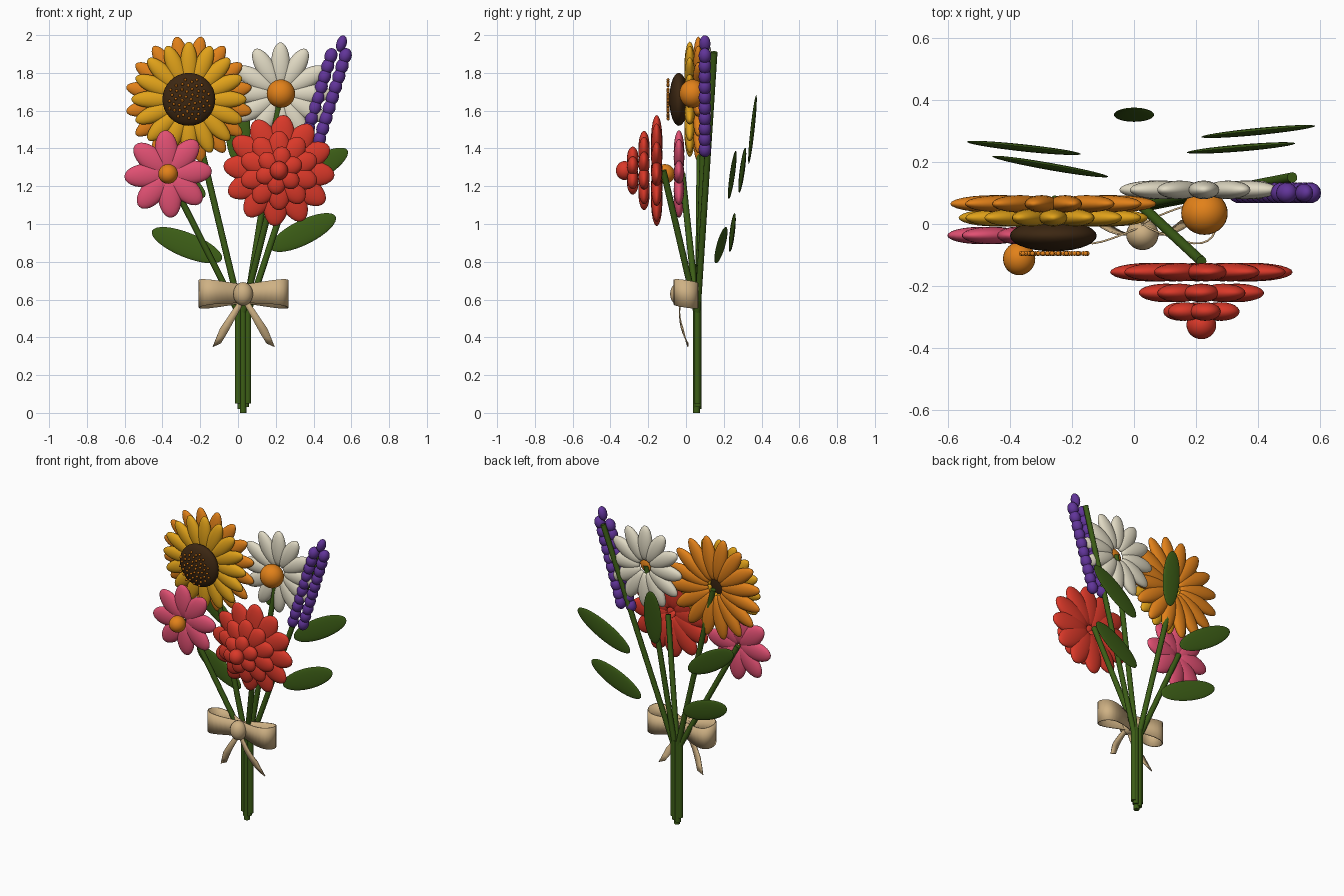
import bpy, bmesh, math
from mathutils import Vector, Matrix

cube = bpy.data.objects.get("Cube")
if cube:
    bpy.data.objects.remove(cube, do_unlink=True)


def material(name, rgb):
    m = bpy.data.materials.new(name)
    m.use_nodes = True
    m.diffuse_color = (*rgb, 1)
    bsdf = m.node_tree.nodes["Principled BSDF"]
    bsdf.inputs["Base Color"].default_value = (*rgb, 1)
    bsdf.inputs["Roughness"].default_value = 0.7
    return m


YELLOW = material("golden yellow", (0.75, 0.36, 0.01))
ORANGE = material("orange", (0.76, 0.22, 0.01))
CREAM = material("cream", (0.75, 0.70, 0.55))
PINK = material("pink", (0.75, 0.08, 0.17))
RED = material("red", (0.70, 0.04, 0.022))
PURPLE = material("purple", (0.12, 0.035, 0.32))
GREEN = material("leaf green", (0.045, 0.11, 0.008))
BROWN = material("dark brown", (0.045, 0.02, 0.006))
TAN = material("ribbon tan", (0.62, 0.44, 0.23))
Y = Vector((0, 1, 0))


def finish(name, bm, mat, angle=40):
    mesh = bpy.data.meshes.new(name)
    bmesh.ops.recalc_face_normals(bm, faces=bm.faces)
    for f in bm.faces:
        f.smooth = True
    bm.to_mesh(mesh)
    bm.free()
    mesh.set_sharp_from_angle(angle=math.radians(angle))
    mesh.materials.append(mat)
    ob = bpy.data.objects.new(name, mesh)
    bpy.context.collection.objects.link(ob)
    return ob


def ellipsoid(bm, centre, along, length, depth, width, u=20, v=12):
    """Ellipsoid whose poles lie on `along`; depth is measured towards y."""
    d = Vector(along).normalized()
    w = d.cross(Y).normalized()
    n = w.cross(d)
    m = Matrix((n * depth, w * width, d * length)).transposed().to_4x4()
    m.translation = centre
    bmesh.ops.create_uvsphere(bm, u_segments=u, v_segments=v, radius=1, matrix=m)


def ball(name, centre, rx, ry, rz, mat):
    bm = bmesh.new()
    ellipsoid(bm, centre, (0, 0, 1), rz, ry, rx, 28, 16)
    finish(name, bm, mat)


def petal_ring(name, centre, count, inner, outer, depth, width, mat, start=90):
    bm = bmesh.new()
    for i in range(count):
        a = math.radians(start) + math.tau * i / count
        d = Vector((math.cos(a), 0, math.sin(a)))
        ellipsoid(bm, Vector(centre) + d * (inner + outer) / 2, d,
                  (outer - inner) / 2, depth, width)
    finish(name, bm, mat)


def rod(bm, a, b, r):
    a, b = Vector(a), Vector(b)
    m = (b - a).to_track_quat('Z', 'Y').to_matrix().to_4x4()
    m.translation = (a + b) / 2
    bmesh.ops.create_cone(bm, cap_ends=True, segments=10, radius1=r, radius2=r,
                          depth=(b - a).length, matrix=m)


# Sunflower
SX, SZ = -0.26, 1.66
petal_ring("sunflower_back_petals", (SX, 0.065, SZ), 16, 0.05, 0.338, 0.028, 0.048, ORANGE, 90 + 11.25)
petal_ring("sunflower_front_petals", (SX, 0.02, SZ), 16, 0.06, 0.305, 0.028, 0.046, YELLOW)
ball("sunflower_disc", (SX, -0.038, SZ), 0.14, 0.05, 0.14, BROWN)
bm = bmesh.new()
for i in range(48):
    r, a = 0.115 * math.sqrt((i + 0.5) / 48), i * math.radians(137.508)
    ellipsoid(bm, (SX + r * math.cos(a), -0.095, SZ + r * math.sin(a)), (0, 0, 1),
              0.008, 0.008, 0.008, 8, 6)
finish("sunflower_seeds", bm, ORANGE)

# Daisy
petal_ring("daisy_petals", (0.225, 0.11, 1.69), 12, 0.04, 0.272, 0.03, 0.05, CREAM)
ball("daisy_centre", (0.227, 0.035, 1.69), 0.075, 0.07, 0.075, ORANGE)

# Pink flower
petal_ring("pink_petals", (-0.37, -0.037, 1.265), 8, 0.01, 0.232, 0.028, 0.062, PINK, 94)
ball("pink_centre", (-0.37, -0.112, 1.265), 0.052, 0.053, 0.052, ORANGE)

# Layered red flower, widest ring at the back
for label, y, count, inner, outer, width, start in (
        ("outer", -0.155, 12, 0.03, 0.295, 0.07, 85),
        ("middle", -0.222, 10, 0.03, 0.21, 0.06, 90),
        ("inner", -0.282, 6, 0.01, 0.128, 0.05, 80)):
    petal_ring(f"red_{label}_petals", (0.217, y, 1.283), count, inner, outer, 0.03, width, RED, start)
ball("red_centre", (0.217, -0.325, 1.283), 0.048, 0.046, 0.05, RED)

# Lavender spike: paired buds on a leaning axis and one at the tip
bm = bmesh.new()
lean = Vector((0.31, 0, 1))
for i in range(10):
    z = 1.395 + 0.055 * i
    for side in (-1, 1):
        ellipsoid(bm, (0.53 + lean.x * (z - 1.89) + 0.038 * side, 0.1, z), lean,
                  0.042, 0.034, 0.034, 14, 10)
ellipsoid(bm, (0.548, 0.1, 1.955), lean, 0.045, 0.03, 0.027, 14, 10)
finish("lavender_buds", bm, PURPLE)

# Stems: straight below the tie, fanning out to the blooms above it
bm = bmesh.new()
for x, y, foot, top in (
        (0.002, 0.06, 0.05, (-0.37, -0.02, 1.265)),
        (0.014, 0.064, 0.02, (-0.255, 0.075, 1.65)),
        (0.027, 0.056, 0.0, (0.217, -0.12, 1.283)),
        (0.04, 0.063, 0.03, (0.225, 0.1, 1.69)),
        (0.052, 0.06, 0.05, (0.51, 0.15, 1.91))):
    rod(bm, (x, y, foot), (x, y, 0.56), 0.018)
    rod(bm, (x, y, 0.53), top, 0.017)
finish("stems", bm, GREEN)

# Leaves: centre and the half-length vector towards the tip
for name, centre, half in (
        ("left_lower_leaf", (-0.27, 0.185, 0.888), (-0.185, 0.033, 0.075)),
        ("left_upper_leaf", (-0.355, 0.245, 1.26), (-0.18, 0.02, 0.115)),
        ("right_lower_leaf", (0.345, 0.245, 0.955), (0.172, 0.015, 0.085)),
        ("right_upper_leaf", (0.4, 0.298, 1.285), (0.18, 0.018, 0.105)),
        ("back_leaf", (0, 0.352, 1.5), (0, 0.02, 0.182))):
    bm = bmesh.new()
    ellipsoid(bm, centre, half, Vector(half).length, 0.011, 0.065, 24, 16)
    finish(name, bm, GREEN)


# Ribbon bow
def ribbon(name, edges):
    bm = bmesh.new()
    rows = [[bm.verts.new(p) for p in pair] for pair in edges]
    for (a, b), (c, d) in zip(rows, rows[1:]):
        bm.faces.new((a, b, d, c))
    ob = finish(name, bm, TAN, 60)
    solid = ob.modifiers.new("thickness", 'SOLIDIFY')
    solid.thickness = 0.006
    solid.offset = 0


KX, KZ = 0.03, 0.63
for side, label in ((1, "left"), (-1, "right")):
    loop, tail = [], []
    for i in range(25):
        # Teardrop seen from above, narrow at the knot
        t = math.tau * i / 24
        reach = 0.5 * (1 - math.cos(t))
        x = KX + side * 0.235 * reach ** 0.8
        y = 0.0 - 0.085 * math.sin(t) * (0.35 + 0.65 * reach)
        z, h = KZ - 0.15 * y, 0.05 + 0.023 * reach
        loop.append(((x, y, z - h), (x, y, z + h)))
    ribbon(f"{label}_bow_loop", loop)
    for i in range(9):
        # Tail widens and ends in a slanted cut
        s = i / 8
        x, z = KX + side * 0.145 * s, KZ - 0.02 - 0.235 * s
        y = -0.025 + 0.035 * s * s - 0.015 * math.sin(math.pi * s)
        w = 0.012 + 0.012 * s
        cut = 0.04 * max(0, s - 0.75) * 4
        tail.append(((x - side * w, y, z - w * 0.6 + 0.2 * cut),
                     (x + side * w * 0.8, y, z + w * 0.6 - cut)))
    ribbon(f"{label}_bow_tail", tail)
ball("bow_knot", (0.027, -0.034, KZ), 0.052, 0.05, 0.062, TAN)
